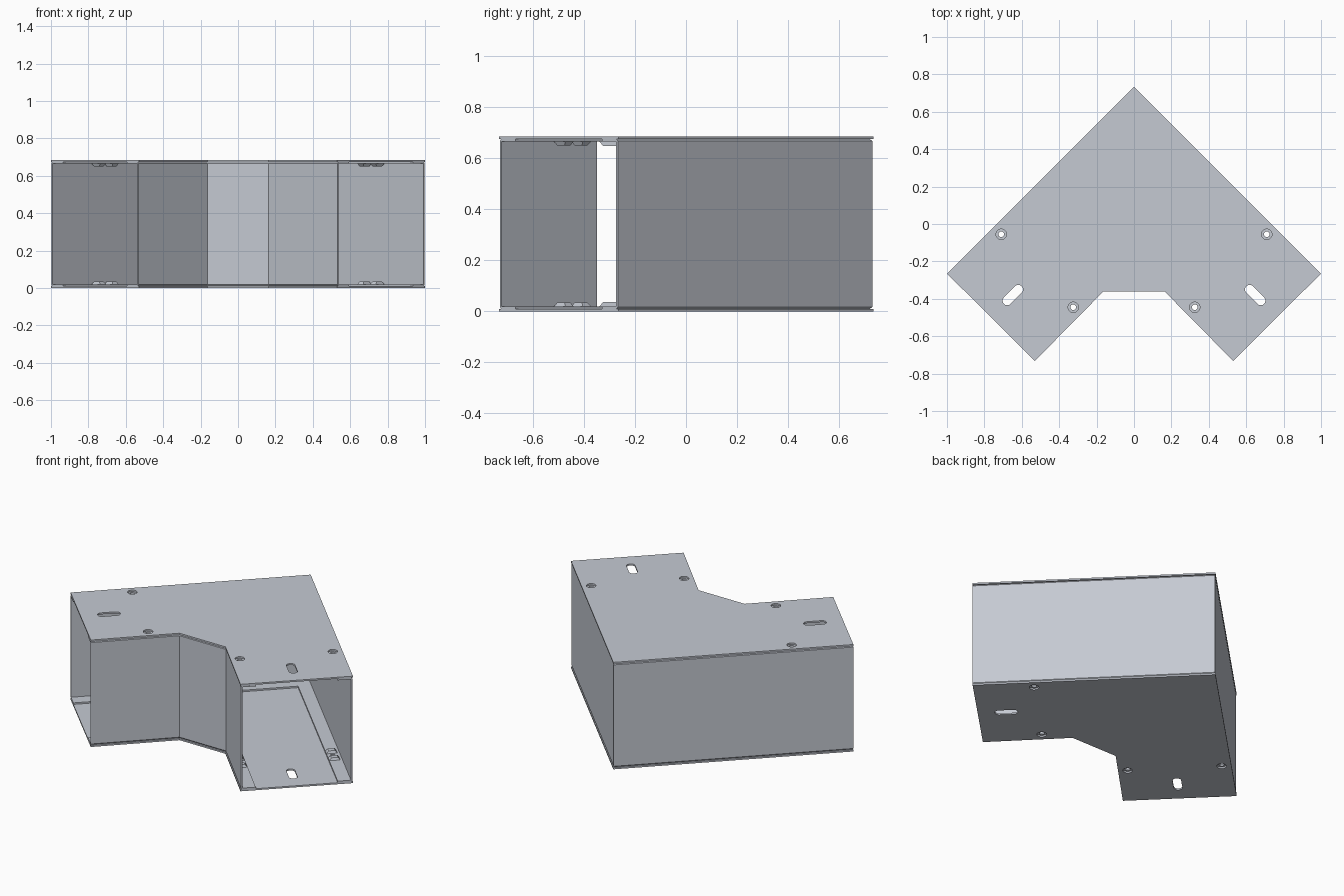
import bpy
import bmesh
import math
from mathutils import Vector, Matrix

cube = bpy.data.objects.get("Cube")
if cube:
    bpy.data.objects.remove(cube, do_unlink=True)

HEIGHT = 0.685
SHEET = 0.01
FLANGE = 0.09

steel = bpy.data.materials.new("grey_steel")
steel.use_nodes = True
steel_colour = (0.56, 0.59, 0.65, 1)
steel.diffuse_color = steel_colour
steel.node_tree.nodes["Principled BSDF"].inputs["Base Color"].default_value = steel_colour

outer_path = [Vector(p) for p in ((1, -0.265), (0, 0.735), (-1, -0.265))]
inner_path = [Vector(p) for p in ((-0.53, -0.732), (-0.163, -0.36), (0.163, -0.36), (0.53, -0.732))]
ARM = Vector((1, -1)).normalized()
holes = [Vector((0.71, -0.055)), Vector((0.325, -0.445))]
slot = Vector((0.648, -0.38))


def finish(name, bm):
    bmesh.ops.recalc_face_normals(bm, faces=bm.faces[:])
    mesh = bpy.data.meshes.new(name)
    bm.to_mesh(mesh)
    bm.free()
    mesh.materials.append(steel)
    ob = bpy.data.objects.new(name, mesh)
    bpy.context.collection.objects.link(ob)
    return ob


def prism(bm, points, z0, z1):
    face = bm.faces.new([bm.verts.new((p.x, p.y, z0)) for p in points])
    top = bmesh.ops.extrude_face_region(bm, geom=[face])["geom"]
    bmesh.ops.translate(bm, vec=(0, 0, z1 - z0),
                        verts=[g for g in top if isinstance(g, bmesh.types.BMVert)])


def rounded(centre, radius, half_length=0, steps=10):
    """Round hole outline, stretched along the arm into a slot."""
    side = Vector((-ARM.y, ARM.x))
    points = []
    for end in (1, -1):
        for i in range(steps + (half_length > 0)):
            a = -math.pi / 2 + math.pi * i / steps
            points.append(centre + end * (ARM * (half_length + radius * math.cos(a))
                                          + side * radius * math.sin(a)))
    return points


def mirrored(points):
    return [Vector((-p.x, p.y)) for p in points]


def cutter(name, outlines):
    bm = bmesh.new()
    for outline in outlines:
        for points in (outline, mirrored(outline)):
            prism(bm, points, -0.1, HEIGHT + 0.1)
    ob = finish(name, bm)
    ob.hide_render = True
    ob.hide_viewport = True
    ob.display_type = 'WIRE'
    return ob


def cut(ob, tool):
    mod = ob.modifiers.new("punched_holes", 'BOOLEAN')
    mod.operation = 'DIFFERENCE'
    mod.solver = 'EXACT'
    mod.object = tool


def sweep(name, path, profile):
    """Sweep a closed (inset, height) profile along a mitred path."""
    normals = []
    for a, b in zip(path, path[1:]):
        d = (b - a).normalized()
        normals.append(Vector((-d.y, d.x)))
    bm = bmesh.new()
    rings = []
    for i, p in enumerate(path):
        n0, n1 = normals[max(i - 1, 0)], normals[min(i, len(normals) - 1)]
        offset = (n0 + n1) / (1 + n0.dot(n1))
        rings.append([bm.verts.new((*(p + offset * d), z)) for d, z in profile])
    count = len(profile)
    for r0, r1 in zip(rings, rings[1:]):
        for k in range(count):
            j = (k + 1) % count
            bm.faces.new((r0[k], r0[j], r1[j], r1[k]))
    bm.faces.new(rings[0])
    bm.faces.new(rings[-1])
    return finish(name, bm)


plate_cutter = cutter("plate_hole_cutter", [rounded(h, 0.028) for h in holes]
                      + [rounded(slot, 0.025, 0.042)])
flange_cutter = cutter("flange_hole_cutter", [rounded(h, 0.015) for h in holes])

# Top and bottom cover plates
for name, z in (("bottom_plate", 0), ("top_plate", HEIGHT - SHEET)):
    bm = bmesh.new()
    prism(bm, outer_path + inner_path, z, z + SHEET)
    cut(finish(name, bm), plate_cutter)

# Folded side walls: channel section with flanges against both plates
lower = [(FLANGE, 2 * SHEET), (FLANGE, SHEET), (0.010, SHEET), (0.003, 0.018)]
inside = [(0.012, HEIGHT - 2 * SHEET), (0.012, 2 * SHEET)]
upper = [(d, HEIGHT - z) for d, z in reversed(lower)]
channel = lower + upper + inside
for name, path in (("outer_wall", outer_path), ("inner_wall", inner_path)):
    cut(sweep(name, path, channel), flange_cutter)

# Lapped strip behind the angled inner corner
for name, flip in (("lower_corner_strip", False), ("upper_corner_strip", True)):
    section = [(0.02, 0.019), (0.035, 0.036), (FLANGE, 0.036), (FLANGE, 0.019)]
    if flip:
        section = [(d, HEIGHT - z) for d, z in section]
    sweep(name, inner_path[1:3], section)

# Pressed ribs either side of each screw hole
for label, flip in (("lower", False), ("upper", True)):
    bm = bmesh.new()
    for side in (1, -1):
        for hole in holes:
            for step in (-0.048, 0.048):
                c = hole + ARM * step
                base = bmesh.ops.create_cube(bm, size=1)["verts"]
                for v in base:
                    if v.co.z > 0:
                        v.co.x *= 0.7
                        v.co.y *= 0.6
                z = HEIGHT - 0.027 if flip else 0.027
                place = (Matrix.Translation((c.x * side, c.y, z))
                         @ Matrix.Rotation(-side * math.pi / 4, 4, 'Z')
                         @ Matrix.Diagonal((0.045, 0.065, -0.016 if flip else 0.016, 1)))
                bmesh.ops.transform(bm, matrix=place, verts=base)
    finish(label + "_screw_ribs", bm)
